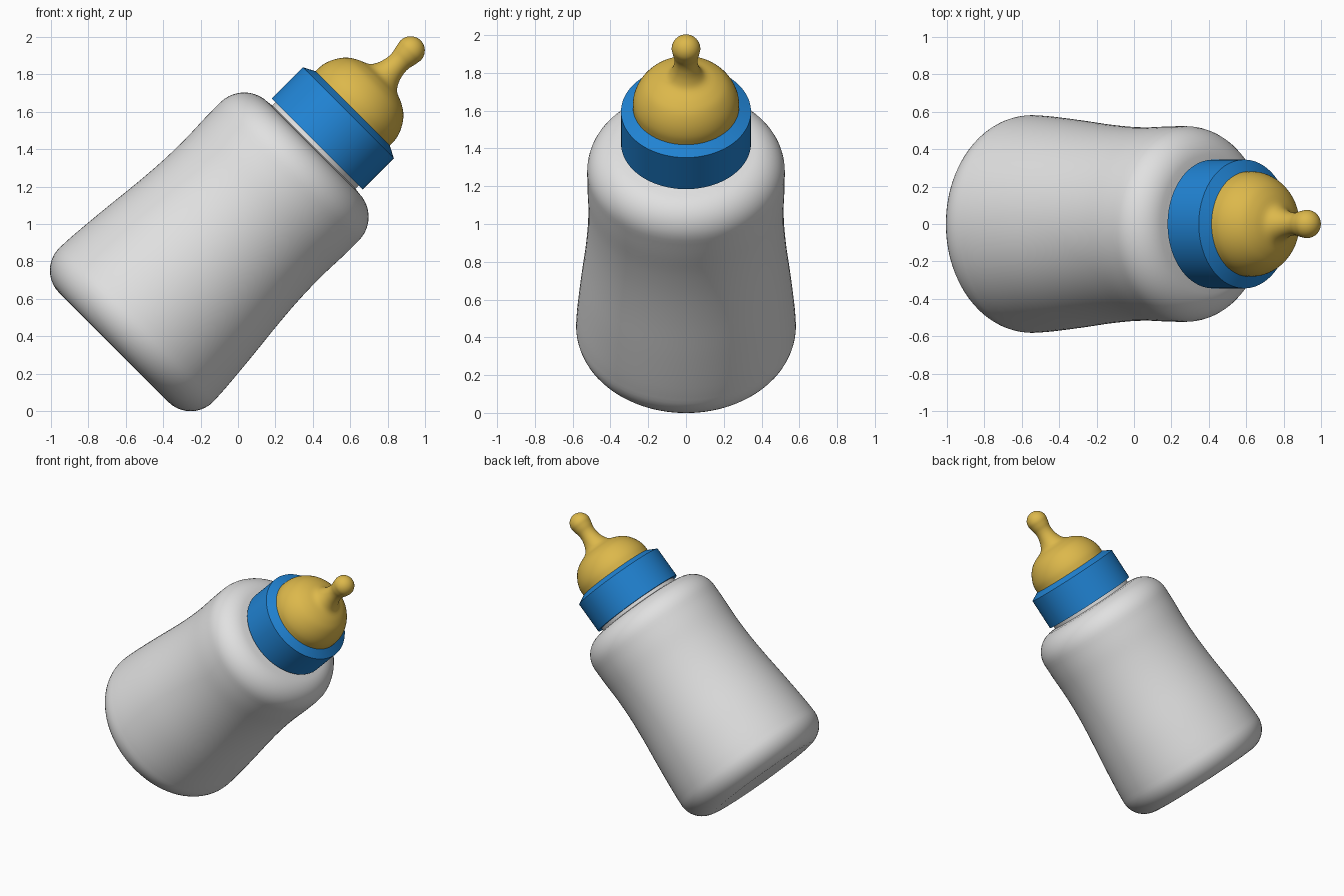
import bpy, bmesh, math
from mathutils import Matrix, Vector

if "Cube" in bpy.data.objects:
    bpy.data.objects.remove(bpy.data.objects["Cube"])

SEG = 96
# Bottle axis leans 45 degrees towards +x
TILT = Matrix.Translation((0, 0, 1.005)) @ Matrix.Rotation(math.radians(45), 4, 'Y')


def material(name, rgb):
    m = bpy.data.materials.new(name)
    m.diffuse_color = (*rgb, 1)
    m.use_nodes = True
    m.node_tree.nodes["Principled BSDF"].inputs["Base Color"].default_value = m.diffuse_color
    return m


def arc(s, r, rad, a0, a1, n=10):
    """Rounded corner as (height, radius) points."""
    return [(s + rad * math.sin(math.radians(a0 + (a1 - a0) * i / n)),
             r + rad * math.cos(math.radians(a0 + (a1 - a0) * i / n))) for i in range(n + 1)]


def spline(pts, n=4):
    """Catmull-Rom smoothing of (height, radius) points."""
    v = [Vector(p) for p in pts]
    v = [2 * v[0] - v[1]] + v + [2 * v[-1] - v[-2]]
    out = []
    for a, b, c, d in zip(v, v[1:], v[2:], v[3:]):
        for i in range(n):
            t = i / n
            p = 0.5 * (2 * b + (c - a) * t + (2 * a - 5 * b + 4 * c - d) * t * t
                       + (3 * b - a - 3 * c + d) * t ** 3)
            out.append((p.x, max(p.y, 0)))
    return out + [tuple(pts[-1])]


def lathe(name, profile, mat, angle):
    bm = bmesh.new()
    vs = [bm.verts.new((r, 0, s)) for s, r in profile]
    es = [bm.edges.new(p) for p in zip(vs, vs[1:])]
    bmesh.ops.spin(bm, geom=vs + es, cent=(0, 0, 0), axis=(0, 0, 1),
                   angle=2 * math.pi, steps=SEG)
    bmesh.ops.remove_doubles(bm, verts=bm.verts, dist=1e-4)
    bmesh.ops.recalc_face_normals(bm, faces=bm.faces)
    bm.transform(TILT)
    me = bpy.data.meshes.new(name)
    bm.to_mesh(me)
    bm.free()
    me.materials.append(mat)
    ob = bpy.data.objects.new(name, me)
    bpy.context.collection.objects.link(ob)
    bpy.ops.object.select_all(action='DESELECT')
    ob.select_set(True)
    bpy.context.view_layer.objects.active = ob
    bpy.ops.object.shade_smooth_by_angle(angle=math.radians(angle))
    return ob


white = material("bottle white", (0.75, 0.75, 0.75))
blue = material("collar blue", (0.015, 0.23, 0.66))
yellow = material("teat yellow", (0.72, 0.48, 0.07))

# Bottle body: rounded base, slight waist, rounded shoulder, neck
sides = spline([(-0.77, 0.582), (-0.66, 0.576), (-0.45, 0.557), (-0.22, 0.533),
                (-0.04, 0.520), (0.12, 0.517), (0.27, 0.522), (0.39, 0.523)])
body = ([(-0.94, 0)] + arc(-0.77, 0.412, 0.17, -90, 0) + sides[1:-1]
        + arc(0.39, 0.343, 0.18, 0, 90) + [(0.574, 0.315), (0.62, 0.315), (0.62, 0)])
lathe("bottle_body", body, white, 50)

# Screw collar with a chamfered top
lathe("collar", [(0.598, 0), (0.598, 0.344), (0.834, 0.344), (0.872, 0.272), (0.872, 0)],
      blue, 25)

# Teat: dome flowing into a nipple with a round tip
teat = spline([(0.86, 0.281), (0.92, 0.278), (0.98, 0.256), (1.035, 0.216), (1.07, 0.165),
               (1.098, 0.105), (1.14, 0.076), (1.19, 0.062), (1.23, 0.061), (1.265, 0.069),
               (1.305, 0.076)])
lathe("teat", [(0.86, 0)] + teat[:-1] + arc(1.305, 0, 0.076, 0, 90), yellow, 50)
